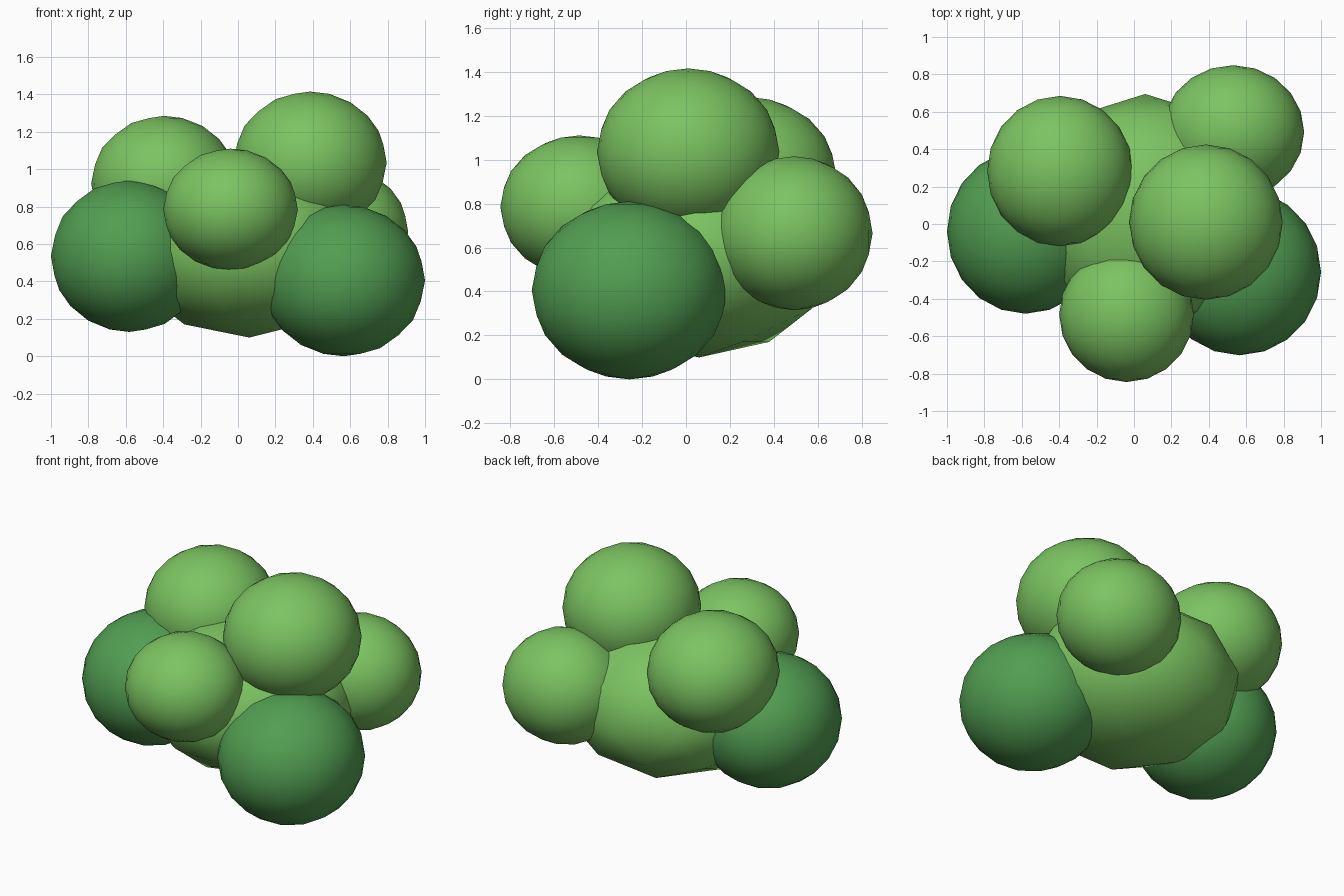
import bpy

if "Cube" in bpy.data.objects:
    bpy.data.objects.remove(bpy.data.objects["Cube"])


def material(name, colour):
    mat = bpy.data.materials.new(name)
    mat.diffuse_color = (*colour, 1)
    mat.use_nodes = True
    mat.node_tree.nodes["Principled BSDF"].inputs["Base Color"].default_value = mat.diffuse_color
    return mat


LIGHT = material("light_leaf", (0.20, 0.55, 0.12))
DARK = material("dark_leaf", (0.084, 0.34, 0.084))


def clump(name, centre, radii, mat, detail=3):
    """One smooth, slightly squashed leaf clump."""
    bpy.ops.mesh.primitive_ico_sphere_add(subdivisions=detail, radius=1, location=centre)
    ob = bpy.context.object
    ob.name = name
    ob.scale = radii
    bpy.ops.object.transform_apply(location=False, rotation=False, scale=True)
    bpy.ops.object.shade_smooth()
    ob.data.materials.append(mat)


# Coarse central body of the bush
clump("bush_core", (0.06, 0.06, 0.57), (0.66, 0.635, 0.47), LIGHT, 2)

# Low, dark clumps on either side
clump("dark_clump_left", (-0.58, -0.04, 0.535), (0.42, 0.44, 0.405), DARK)
clump("dark_clump_right", (0.565, -0.257, 0.405), (0.435, 0.445, 0.405), DARK)

# Light clumps at front, top and back
clump("light_clump_front", (-0.04, -0.485, 0.785), (0.36, 0.36, 0.325), LIGHT)
clump("light_clump_top_left", (-0.395, 0.283, 0.925), (0.39, 0.402, 0.36), LIGHT)
clump("light_clump_top_right", (0.385, 0.01, 1.035), (0.41, 0.415, 0.38), LIGHT)
clump("light_clump_back", (0.53, 0.492, 0.665), (0.38, 0.357, 0.35), LIGHT)
